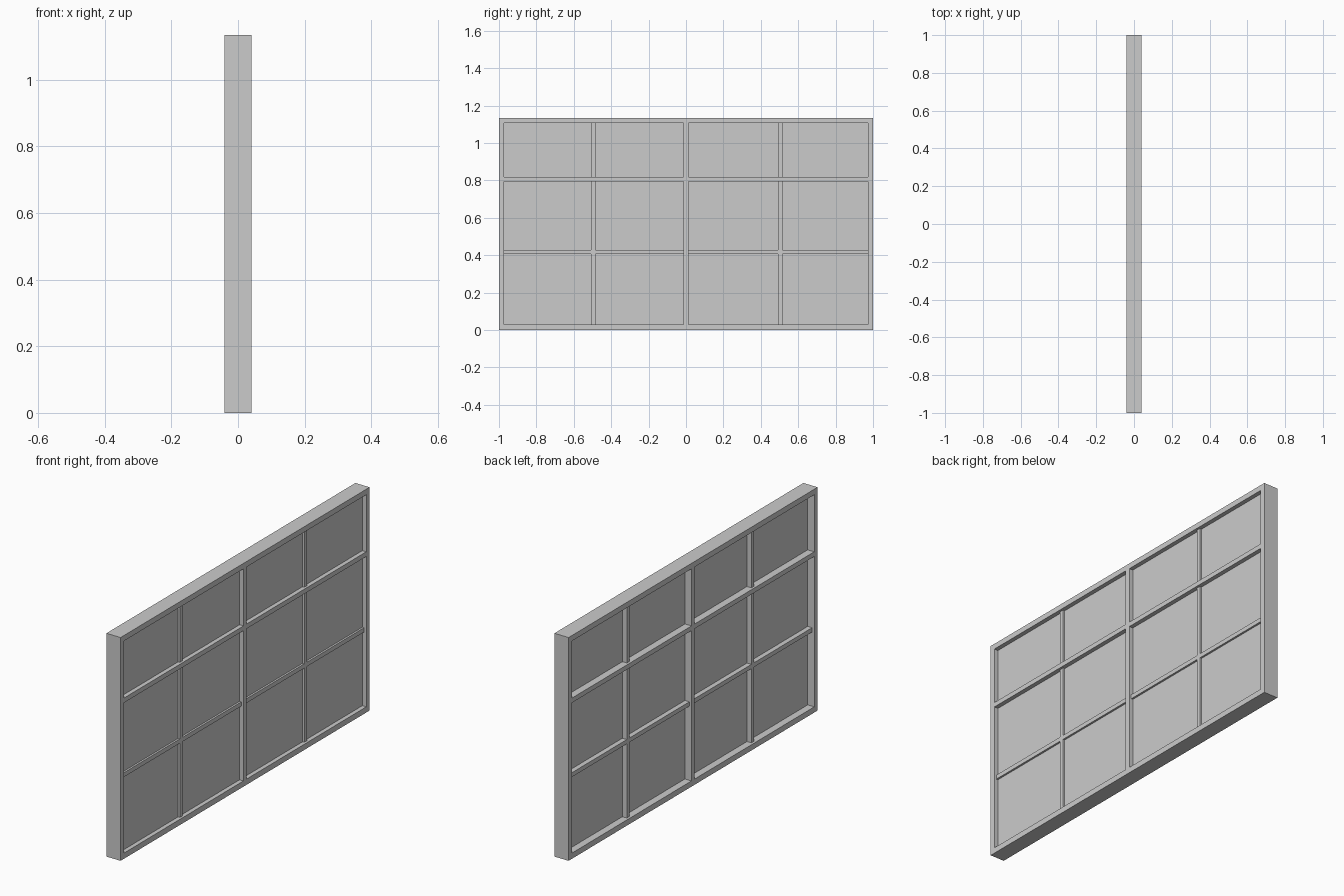
import bpy
import bmesh
from mathutils import Matrix, Vector

if "Cube" in bpy.data.objects:
    bpy.data.objects.remove(bpy.data.objects["Cube"])


def box(name, x0, x1, y0, y1, z0, z1):
    bm = bmesh.new()
    size = Vector((x1 - x0, y1 - y0, z1 - z0))
    centre = Vector((x0 + x1, y0 + y1, z0 + z1)) / 2
    bmesh.ops.create_cube(bm, size=1.0, matrix=Matrix.Translation(centre) @ Matrix.Diagonal((*size, 1)))
    mesh = bpy.data.meshes.new(name)
    bm.to_mesh(mesh)
    bm.free()
    obj = bpy.data.objects.new(name, mesh)
    bpy.context.collection.objects.link(obj)
    return obj


D = 0.04                    # half depth of the frame
B = 0.028                   # half depth of the glazing bars
H = 1.135                   # overall height
JAMB, MULL = 0.973, 0.013   # inner jamb face, half mullion width
RAILS = {"bottom_rail": (0, 0.029), "transom": (0.793, 0.817), "top_rail": (1.107, H)}
ROWS = {"lower": (0.029, 0.793), "upper": (0.817, 1.107)}

# Full-width horizontal rails
for name, (z0, z1) in RAILS.items():
    box(name, -D, D, -1, 1, z0, z1)

for row, (z0, z1) in ROWS.items():
    # Jambs and central mullion
    box(row + "_left_jamb", -D, D, -1, -JAMB, z0, z1)
    box(row + "_right_jamb", -D, D, JAMB, 1, z0, z1)
    box(row + "_mullion", -D, D, -MULL, MULL, z0, z1)

    for side, y0, y1, bar_y in (("left", -JAMB, -MULL, -0.496), ("right", MULL, JAMB, 0.504)):
        # Glass pane, set towards the +x face
        box(f"{row}_{side}_glass", -0.003, 0.018, y0, y1, z0, z1)
        # Vertical glazing bar
        box(f"{row}_{side}_vertical_bar", -B, B, bar_y - 0.011, bar_y + 0.011, z0, z1)
        # Horizontal glazing bar, split around the vertical one
        if row == "lower":
            box(side + "_horizontal_bar_a", -B, B, y0, bar_y - 0.011, 0.406, 0.428)
            box(side + "_horizontal_bar_b", -B, B, bar_y + 0.011, y1, 0.406, 0.428)
